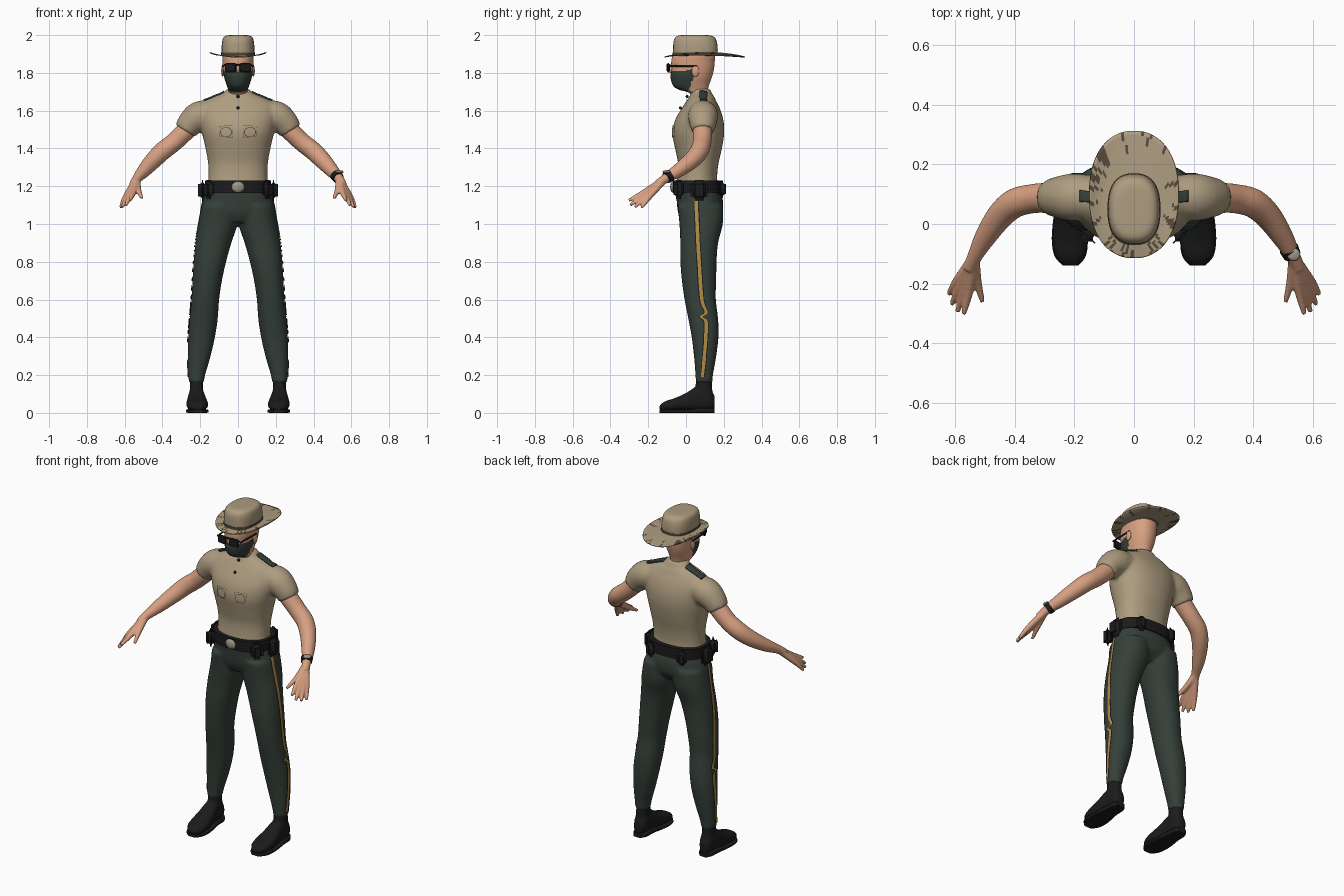
import bpy, bmesh, math, random
from mathutils import Vector, Matrix

old = bpy.data.objects.get("Cube")
if old:
    bpy.data.objects.remove(old, do_unlink=True)
random.seed(4)


def material(name, r, g, b):
    m = bpy.data.materials.new(name)
    m.use_nodes = True
    m.diffuse_color = (r, g, b, 1)
    shader = m.node_tree.nodes["Principled BSDF"]
    shader.inputs["Base Color"].default_value = (r, g, b, 1)
    shader.inputs["Roughness"].default_value = 0.8
    return m


TAN = material("shirt_tan", .42, .335, .215)
GREEN = material("dark_green", .035, .05, .04)
SKIN = material("skin", .68, .35, .22)
BLACK = material("black", .011, .011, .012)
GOLD = material("gold", .43, .25, .05)
BROWN = material("dark_brown", .1, .075, .045)
STONE = material("buckle_grey", .36, .31, .25)


def spline(rows, n):
    """Smoothly resample rows of numbers."""
    out = []
    last = len(rows) - 1
    for i in range(last):
        quad = zip(rows[max(i - 1, 0)], rows[i], rows[i + 1], rows[min(i + 2, last)])
        quad = list(quad)
        for k in range(n):
            t = k / n
            out.append([b + t / 2 * (c - a + t * (2*a - 5*b + 4*c - d + t * (3*(b - c) + d - a)))
                        for a, b, c, d in quad])
    return out + [list(rows[-1])]


def skin_rings(bm, rings, cap=True):
    vs = [[bm.verts.new(p) for p in ring] for ring in rings]
    n = len(vs[0])
    for lo, hi in zip(vs, vs[1:]):
        for i in range(n):
            bm.faces.new((lo[i], lo[(i + 1) % n], hi[(i + 1) % n], hi[i]))
    if cap:
        bm.faces.new(vs[0])
        bm.faces.new(vs[-1])


def oval(a0, a1, b0, b1, sides, power):
    pts = []
    for i in range(sides):
        t = math.tau * i / sides
        c, s = math.cos(t), math.sin(t)
        pts.append(((a0 + a1) / 2 + (a1 - a0) / 2 * math.copysign(abs(c) ** (2 / power), c),
                    (b0 + b1) / 2 + (b1 - b0) / 2 * math.copysign(abs(s) ** (2 / power), s)))
    return pts


def loft(bm, rows, axis="z", side=1, n=4, sides=40, power=2.2):
    """Rows are (height, x low, x high, depth low, depth high)."""
    rings = []
    for t, *box in spline(rows, n):
        pts = oval(*box, sides, power)
        rings.append([(side * a, b, t) if axis == "z" else (side * a, t, b) for a, b in pts])
    skin_rings(bm, rings)


def centred(rows):
    return [(z, -w, w, y0, y1) for z, w, y0, y1 in rows]


def tube(bm, rows, side=1, n=4, sides=16):
    """Rows are (x, y, z, radius)."""
    pts = spline(rows, n)
    rings = []
    for i, (x, y, z, r) in enumerate(pts):
        d = Vector(pts[min(i + 1, len(pts) - 1)][:3]) - Vector(pts[max(i - 1, 0)][:3])
        u = d.cross(Vector((0, 0, 1))).normalized()
        v = u.cross(d).normalized()
        ring = [Vector((x, y, z)) + r * (u * math.cos(math.tau * k / sides) + v * math.sin(math.tau * k / sides))
                for k in range(sides)]
        rings.append([(side * p.x, p.y, p.z) for p in ring])
    skin_rings(bm, rings)


def ball(bm, centre, size, segments=20):
    bmesh.ops.create_uvsphere(bm, u_segments=segments, v_segments=12, radius=1,
                              matrix=Matrix.Translation(centre) @ Matrix.Diagonal((*size, 1)))


def block(bm, centre, size, turn=0, bevel=.012):
    new = bmesh.ops.create_cube(bm, size=1, matrix=Matrix.Translation(centre)
                                @ Matrix.Rotation(turn, 4, "Z") @ Matrix.Diagonal((*size, 1)))
    edges = list({e for v in new["verts"] for e in v.link_edges})
    bmesh.ops.bevel(bm, geom=edges, offset=bevel, segments=3, affect="EDGES")


def finish(name, bm, *mats, voxel=0, rule=None):
    bmesh.ops.recalc_face_normals(bm, faces=bm.faces)
    if rule:
        for f in bm.faces:
            f.material_index = rule(f.calc_center_median())
    me = bpy.data.meshes.new(name)
    bm.to_mesh(me)
    bm.free()
    for m in mats:
        me.materials.append(m)
    ob = bpy.data.objects.new(name, me)
    bpy.context.collection.objects.link(ob)
    bpy.ops.object.select_all(action="DESELECT")
    ob.select_set(True)
    bpy.context.view_layer.objects.active = ob
    bpy.ops.object.shade_smooth_by_angle(angle=math.radians(45))
    if voxel:  # fuse overlapping volumes into one soft skin
        re = ob.modifiers.new("fuse", "REMESH")
        re.mode, re.voxel_size, re.use_smooth_shade = "VOXEL", voxel, True
        sm = ob.modifiers.new("soften", "SMOOTH")
        sm.factor, sm.iterations = .5, 5
    return ob


def sheet(bm, point, nu, nv):
    """Grid of faces from point(u, v)."""
    vs = [[bm.verts.new(point(i / nu, j / nv)) for i in range(nu + 1)] for j in range(nv + 1)]
    for a, b in zip(vs, vs[1:]):
        for i in range(nu):
            bm.faces.new((a[i], a[i + 1], b[i + 1], b[i]))


def cling(ob, target, offset):
    w = ob.modifiers.new("cling", "SHRINKWRAP")
    w.target, w.offset, w.wrap_mode = target, offset, "OUTSIDE_SURFACE"


# Shirt: torso with short sleeves
bm = bmesh.new()
loft(bm, centred([(1.19, .162, -.055, .17), (1.25, .156, -.045, .165), (1.32, .158, -.042, .172),
                  (1.4, .172, -.058, .19), (1.48, .19, -.072, .202), (1.55, .203, -.058, .198),
                  (1.61, .205, -.024, .18), (1.65, .175, .002, .16), (1.675, .125, .018, .148),
                  (1.695, .075, .027, .135), (1.715, .062, .03, .13)]))
for s in (1, -1):
    tube(bm, [(.12, .09, 1.585, .07), (.2, .09, 1.572, .08), (.25, .09, 1.535, .071),
              (.28, .09, 1.492, .06)], s, sides=28)
shirt = finish("shirt", bm, TAN, voxel=.01)

# Trousers: pelvis with two legs
leg = [(1.1, .01, .19, -.045, .197), (1, .004, .208, -.035, .195), (.9, .035, .225, -.03, .17),
       (.8, .063, .235, -.03, .162), (.7, .085, .241, -.022, .16), (.6, .1, .247, -.008, .158),
       (.5, .107, .256, .012, .17), (.4, .122, .264, .03, .172), (.3, .145, .266, .042, .16),
       (.2, .174, .263, .05, .143), (.16, .18, .26, .05, .14)]
bm = bmesh.new()
loft(bm, centred([(1.21, .163, -.055, .17), (1.13, .183, -.05, .195), (1.06, .19, -.042, .19),
                  (1.01, .1, -.02, .15)]))
for s in (1, -1):
    loft(bm, leg, side=s)
trousers = finish("trousers", bm, GREEN, voxel=.01)

# Side stripes with dark piping
stripe = [(1.16, .05), (.95, .06), (.8, .07), (.6, .085), (.535, .11), (.51, .08), (.485, .107),
          (.4, .105), (.3, .097), (.19, .085)]
outer = spline([(r[0], r[2]) for r in leg], 6)


def stripe_point(z, y):
    x = min(outer, key=lambda r: abs(r[0] - z))[1]
    return (x + .015, y, z)


for s, label in ((1, "left"), (-1, "right")):
    for part, mat, width, lift in (("stripe", GOLD, .02, .005), ("piping", BLACK, .032, .003)):
        bm = bmesh.new()
        path = spline(stripe, 8)

        def on_leg(u, v):
            z, y = path[round(v * (len(path) - 1))]
            x, y, z = stripe_point(z, y + (u - .5) * width)
            return (s * x, y, z)
        sheet(bm, on_leg, 3, len(path) - 1)
        cling(finish(f"{label}_{part}", bm, mat), trousers, lift)

# Chest pockets and shoulder straps
for s, label in ((1, "left"), (-1, "right")):
    def outline(c):
        dx, dz = abs(abs(c.x) - .071) / .041, (c.z - 1.491) / .036
        flap = math.hypot(dx, dz + .12)
        return 1 if max(dx, abs(dz)) > .93 or .78 < flap < .9 else 0
    bm = bmesh.new()
    sheet(bm, lambda u, v: (s * (.03 + .082 * u), -.1, 1.455 + .072 * v), 40, 36)
    cling(finish(f"{label}_pocket", bm, TAN, BROWN, rule=outline), shirt, .005)

    bm = bmesh.new()
    sheet(bm, lambda u, v: (s * (.085 + .1 * u), .07 + .05 * v, 1.715 - .03 * u), 12, 6)
    strap = finish(f"{label}_shoulder_strap", bm, GREEN)
    cling(strap, shirt, .008)
    strap.modifiers.new("thickness", "SOLIDIFY").thickness = .008

bm = bmesh.new()
for y, z in ((.006, 1.675), (-.03, 1.615)):
    ball(bm, (0, y, z), (.008, .008, .008), 12)
finish("shirt_buttons", bm, BLACK)

# Arms with spread fingers
wrist = (.537, -.115, 1.235, .02)
fingers = [[(.553, -.222, 1.168), (.572, -.303, 1.125)], [(.57, -.22, 1.155), (.593, -.295, 1.1)],
           [(.584, -.21, 1.148), (.612, -.27, 1.09)], [(.595, -.193, 1.145), (.622, -.235, 1.087)],
           [(.527, -.19, 1.18), (.508, -.262, 1.137)]]
for s, label in ((1, "left"), (-1, "right")):
    bm = bmesh.new()
    tube(bm, [(.23, .09, 1.54, .052), (.285, .088, 1.485, .051), (.34, .085, 1.432, .049),
              (.4, .07, 1.385, .049), (.45, .027, 1.335, .045), (.5, -.045, 1.28, .036),
              (.535, -.11, 1.24, .025), (.553, -.15, 1.21, .023)], s, sides=24)
    for knuckle, tip in fingers:
        tube(bm, [wrist, (*knuckle, .0155), (*tip, .0085)], s, sides=12)
    finish(f"{label}_arm", bm, SKIN, voxel=.005)

# Wristwatch
bm = bmesh.new()
tube(bm, [(.52, -.083, 1.257, .033), (.531, -.105, 1.243, .03)], sides=24)
finish("watch_strap", bm, BLACK)
bm = bmesh.new()
ball(bm, (.536, -.102, 1.276), (.022, .022, .009))
finish("watch_face", bm, STONE)

# Shoes
shoe = [(.152, .198, .242, .02, .09), (.12, .18, .258, .012, .13), (.06, .177, .262, .012, .14),
        (0, .166, .27, .012, .105), (-.06, .158, .273, .012, .078), (-.11, .166, .263, .012, .062),
        (-.14, .19, .235, .014, .04)]
for s, label in ((1, "left"), (-1, "right")):
    bm = bmesh.new()
    loft(bm, shoe, "y", s, power=2.5)
    loft(bm, [(.08, .182, .258, .045, .145), (.14, .185, .255, .05, .138), (.2, .183, .254, .055, .137)], side=s)
    finish(f"{label}_shoe", bm, BLACK, voxel=.007)
    bm = bmesh.new()
    loft(bm, [(y, a - .003, b + .003, 0, .026 if y > .05 else .018) for y, a, b, *_ in shoe], "y", s, power=6)
    finish(f"{label}_sole", bm, BLACK)

# Belt, buckle and pouches
bm = bmesh.new()
loft(bm, centred([(z, .176, -.07, .192) for z in (1.165, 1.23)]), n=1, power=2.4)
for s in (1, -1):
    block(bm, (s * .155, -.04, 1.183), (.07, .045, .1), s * .8, .02)
    block(bm, (s * .188, .07, 1.178), (.05, .09, .11), 0, .022)
    block(bm, (s * .105, .19, 1.185), (.06, .04, .09), s * -.35, .018)
finish("duty_belt", bm, BLACK)
bm = bmesh.new()
ball(bm, (0, -.07, 1.196), (.034, .014, .03), 8)
finish("belt_buckle", bm, STONE)


# Head with a painted face covering
def face_cover(c):
    return int(1.694 < c.z < 1.812 + .012 * max(c.y, 0) / .05 and c.y < .012 + .35 * (c.z - 1.7))


bm = bmesh.new()
loft(bm, centred([(1.66, .056, .035, .125), (1.695, .052, .015, .117), (1.712, .052, -.04, .117),
                  (1.735, .06, -.07, .122), (1.78, .074, -.082, .138), (1.82, .079, -.076, .148),
                  (1.86, .082, -.078, .152), (1.9, .081, -.066, .152), (1.95, .06, -.02, .12)]),
     n=8, sides=72)
finish("head", bm, SKIN, GREEN, rule=face_cover)
bm = bmesh.new()
ball(bm, (0, -.08, 1.822), (.012, .018, .022))
for s in (1, -1):
    ball(bm, (s * .081, .05, 1.81), (.008, .02, .03))
finish("nose_and_ears", bm, SKIN)

# Sunglasses
bm = bmesh.new()
block(bm, (0, -.092, 1.842), (.15, .008, .01), 0, .002)
for s in (1, -1):
    block(bm, (s * .039, -.094, 1.828), (.062, .014, .05), s * .12, .006)
    block(bm, (s * .08, -.015, 1.836), (.006, .15, .01), s * -.04, .002)
finish("sunglasses", bm, BLACK)

# Hat
bm = bmesh.new()
loft(bm, centred([(1.892, .086, -.068, .167), (1.93, .087, -.068, .168), (1.965, .084, -.066, .163),
                  (1.987, .077, -.057, .152), (1.998, .06, -.038, .13), (2, .03, 0, .09)]), power=2.5)
finish("hat_crown", bm, TAN)
bm = bmesh.new()
loft(bm, centred([(z, .089, -.071, .17) for z in (1.893, 1.907)]), n=1, power=2.5)
finish("hat_band", bm, BROWN)
streaks = [random.choice((0, 0, 1)) * random.uniform(.2, .9) for _ in range(96)]


def streak(c):
    t = math.atan2((c.y - .09) / .21, c.x / .148)
    reach = math.hypot(c.x / .148, (c.y - .1) / .215)
    depth = streaks[int((t / math.tau + .5) * 95.9)]
    return int(depth > 0 and reach > 1 - .4 * depth)


bm = bmesh.new()
rings = []
for k in range(11):
    f = k / 10
    mix = [a + (b - a) * f for a, b in zip((-.08, .08, -.06, .16), (-.149, .149, -.115, .313))]
    rings.append([(x, y, 1.896 - .01 * f + .024 * f * (x / .149) ** 2) for x, y in oval(*mix, 96, 2.25)])
skin_rings(bm, rings, cap=False)
brim = finish("hat_brim", bm, TAN, BROWN, rule=streak)
brim.modifiers.new("thickness", "SOLIDIFY").thickness = .005
